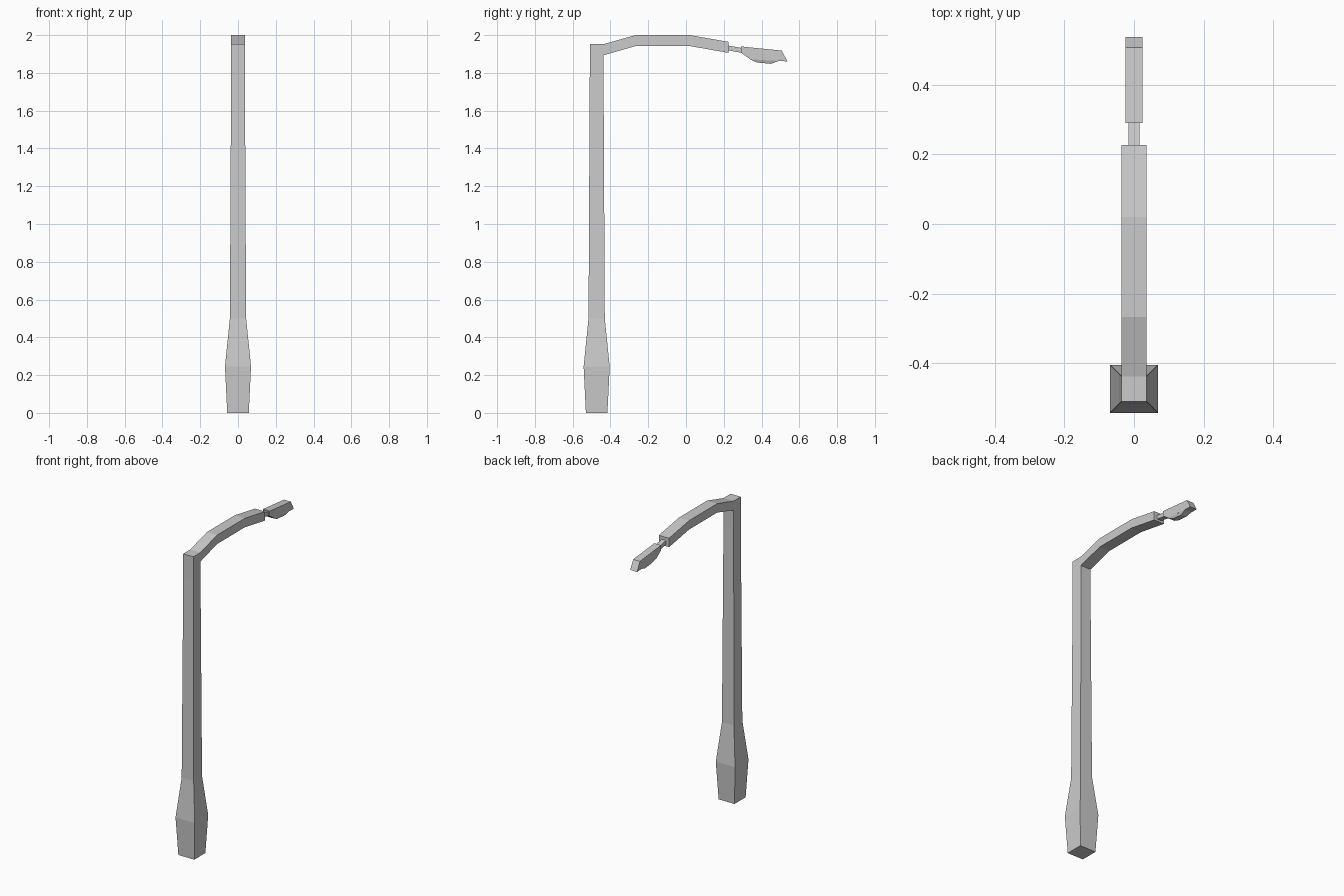
import bpy, bmesh

cube = bpy.data.objects.get("Cube")
if cube:
    bpy.data.objects.remove(cube)

grey = bpy.data.materials.new("painted_grey_metal")
grey.use_nodes = True
colour = (0.6, 0.6, 0.6, 1)
grey.diffuse_color = colour
grey.node_tree.nodes["Principled BSDF"].inputs["Base Color"].default_value = colour


def loft(name, rings):
    """Skin a chain of equal-sized rings and cap both ends."""
    bm = bmesh.new()
    loops = [[bm.verts.new(p) for p in ring] for ring in rings]
    n = len(loops[0])
    for a, b in zip(loops, loops[1:]):
        for i in range(n):
            j = (i + 1) % n
            bm.faces.new((a[i], a[j], b[j], b[i]))
    bm.faces.new(loops[0])
    bm.faces.new(loops[-1])
    bmesh.ops.recalc_face_normals(bm, faces=bm.faces)
    mesh = bpy.data.meshes.new(name)
    bm.to_mesh(mesh)
    bm.free()
    mesh.materials.append(grey)
    obj = bpy.data.objects.new(name, mesh)
    bpy.context.collection.objects.link(obj)
    return obj


def bar(name, half, stations):
    """Rectangular bar along y; stations are (y, top, bottom)."""
    return loft(name, [[(-half, y, t), (half, y, t), (half, y, b), (-half, y, b)]
                       for y, t, b in stations])


def plate(name, half, outline):
    """Side outline of (y, z) points extruded across x."""
    return loft(name, [[(x, y, z) for y, z in outline] for x in (-half, half)])


# Square tapering pole with a swollen foot
POLE_Y = -0.473
levels = [(0, 0.057), (0.245, 0.069), (0.5, 0.043), (1.79, 0.0365), (1.89, 0.0365), (1.952, 0.0365)]
loft("pole", [[(sx * h, POLE_Y + sy * h, z) for sx, sy in ((-1, -1), (1, -1), (1, 1), (-1, 1))]
              for z, h in levels])

# Bent arm reaching back, and the thin neck joining it to the lamp
bar("arm", 0.0365, [(-0.437, 1.952, 1.893), (-0.267, 2.0, 1.942),
                    (0.02, 2.0, 1.942), (0.226, 1.964, 1.906)])
bar("lamp_neck", 0.016, [(0.22, 1.945, 1.92), (0.295, 1.932, 1.906)])

# Lamp housing with sloped nose
plate("lamp_housing", 0.0245, [(0.29, 1.94), (0.507, 1.918), (0.537, 1.861),
                               (0.49, 1.863), (0.34, 1.872), (0.29, 1.908)])

# Shallow bowl under the housing, narrowing downwards
bowl = [(0.335, 1.874, 0.0245), (0.49, 1.863, 0.0245)], [(0.375, 1.855, 0.018), (0.45, 1.848, 0.018)]
loft("lamp_bowl", [[(-h0, y0, z0), (h0, y0, z0), (h1, y1, z1), (-h1, y1, z1)]
                   for (y0, z0, h0), (y1, z1, h1) in bowl])
